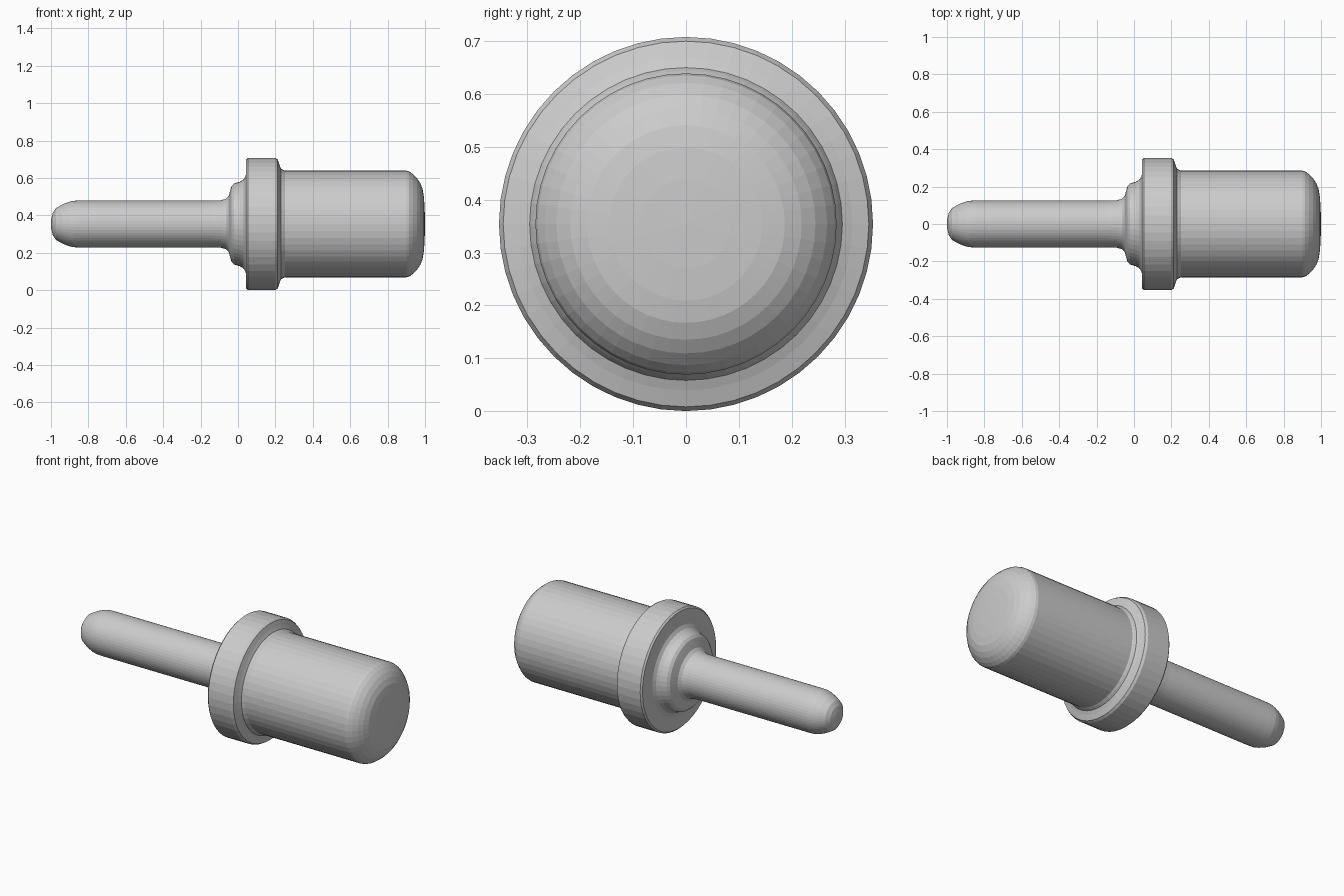
import bpy
import bmesh
import math

cube = bpy.data.objects.get("Cube")
if cube:
    bpy.data.objects.remove(cube, do_unlink=True)

SIDES = 48
AXIS_Z = 0.354

grey = bpy.data.materials.new("light_grey")
grey.use_nodes = True
colour = (0.6, 0.6, 0.6, 1)
grey.diffuse_color = colour
grey.node_tree.nodes["Principled BSDF"].inputs["Base Color"].default_value = colour


def lathe(name, profile):
    """Spin (x, radius) points around the long axis."""
    bm = bmesh.new()
    verts = [bm.verts.new((x, 0, r)) for x, r in profile]
    edges = [bm.edges.new(pair) for pair in zip(verts, verts[1:])]
    bmesh.ops.spin(bm, geom=verts + edges, cent=(0, 0, 0), axis=(1, 0, 0),
                   angle=math.tau, steps=SIDES, use_duplicate=False)
    bmesh.ops.remove_doubles(bm, verts=bm.verts, dist=0.0005)
    bmesh.ops.recalc_face_normals(bm, faces=bm.faces)
    mesh = bpy.data.meshes.new(name)
    bm.to_mesh(mesh)
    bm.free()
    mesh.materials.append(grey)
    obj = bpy.data.objects.new(name, mesh)
    obj.location.z = AXIS_Z
    bpy.context.collection.objects.link(obj)
    return obj


# One continuous turned body: pin, stepped shoulder, collar, domed barrel
pin = [(-1, 0), (-0.998, 0.03), (-0.99, 0.06), (-0.973, 0.085),
       (-0.94, 0.104), (-0.905, 0.118), (-0.88, 0.124), (-0.85, 0.125),
       (-0.14, 0.125)]
shoulder = [(-0.09, 0.127), (-0.065, 0.135), (-0.05, 0.15), (-0.043, 0.175),
            (-0.035, 0.202), (-0.022, 0.216), (0.01, 0.226), (0.03, 0.238),
            (0.041, 0.258)]
collar = [(0.044, 0.28), (0.044, 0.345), (0.053, 0.354), (0.198, 0.354),
          (0.212, 0.346), (0.222, 0.315), (0.23, 0.296), (0.242, 0.29)]
barrel = [(0.25, 0.285), (0.9, 0.285), (0.915, 0.281), (0.935, 0.267),
          (0.957, 0.245), (0.974, 0.219), (0.987, 0.187), (0.994, 0.145),
          (0.998, 0.085), (1, 0)]
lathe("turned_pin_body", pin + shoulder + collar + barrel)
